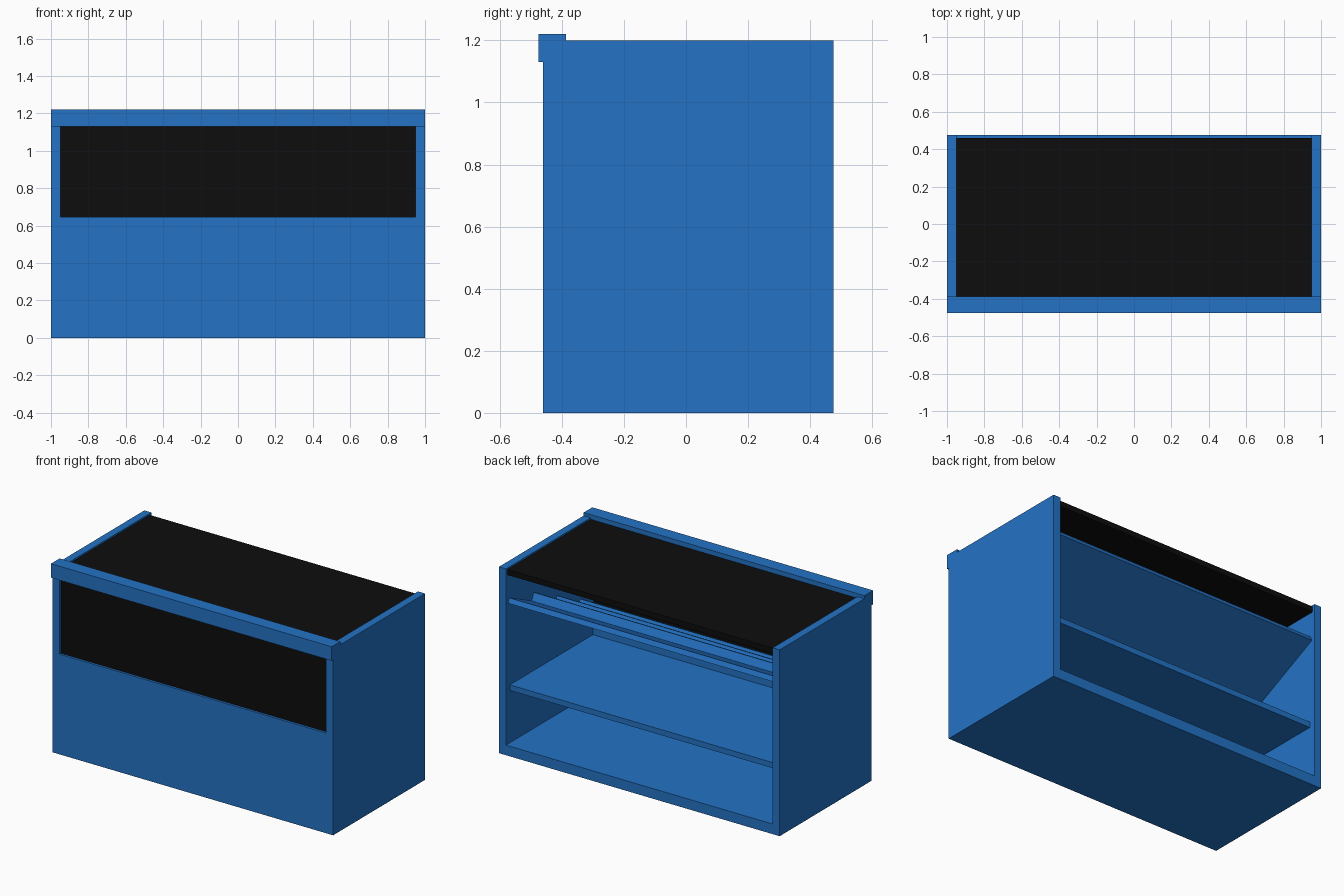
import bpy
from mathutils import Matrix, Vector
from math import atan2

cube = bpy.data.objects.get("Cube")
if cube:
    bpy.data.objects.remove(cube, do_unlink=True)


def material(name, rgb):
    m = bpy.data.materials.new(name)
    m.use_nodes = True
    m.diffuse_color = (*rgb, 1)
    m.node_tree.nodes["Principled BSDF"].inputs["Base Color"].default_value = (*rgb, 1)
    return m


BLUE = material("blue panel", (0.017, 0.17, 0.56))
BLACK = material("black glass", (0.004, 0.004, 0.004))


def box(name, x, y, z, mat=BLUE, frame=None):
    """Box from (low, high) ranges, optionally placed in a tilted frame."""
    bpy.ops.mesh.primitive_cube_add(size=1)
    ob = bpy.context.object
    ob.name = name
    size = Vector([b - a for a, b in (x, y, z)])
    mid = Vector([(a + b) / 2 for a, b in (x, y, z)])
    place = Matrix.Translation(mid) @ Matrix.Diagonal((*size, 1))
    ob.data.transform((frame or Matrix()) @ place)
    ob.data.materials.append(mat)
    return ob


INNER = (-0.95, 0.95)
FRONT, BACK = -0.46, 0.475

# Cabinet carcass
for side, s in (("left", 1), ("right", -1)):
    box(side + "_side_panel", sorted((0.95 * s, s)), (FRONT, BACK), (0, 1.2))
box("floor_board", INNER, (FRONT, BACK), (0, 0.065))
box("front_panel", INNER, (FRONT, -0.41), (0.065, 0.645))
box("top_front_rail", (-1, 1), (-0.475, -0.387), (1.13, 1.22))
box("lower_shelf", INNER, (-0.41, 0.435), (0.402, 0.438))

# Glass panes
box("front_glass", INNER, (-0.445, -0.415), (0.645, 1.13), BLACK)
box("top_glass", INNER, (-0.387, 0.46), (1.155, 1.19), BLACK)

# Sloping display board, high at the back, with raised ledges across it
tilt = atan2(0.4, 0.85)
slope = Matrix.Translation((0, 0.44, 1.0)) @ Matrix.Rotation(tilt, 4, "X")
box("display_board", INNER, (-0.935, 0), (-0.033, 0), BLUE, slope)
for i in range(3):
    back = -0.25 - 0.26 * i
    box(f"display_ledge_{i + 1}", INNER, (back - 0.03, back), (0, 0.052), BLUE, slope)
